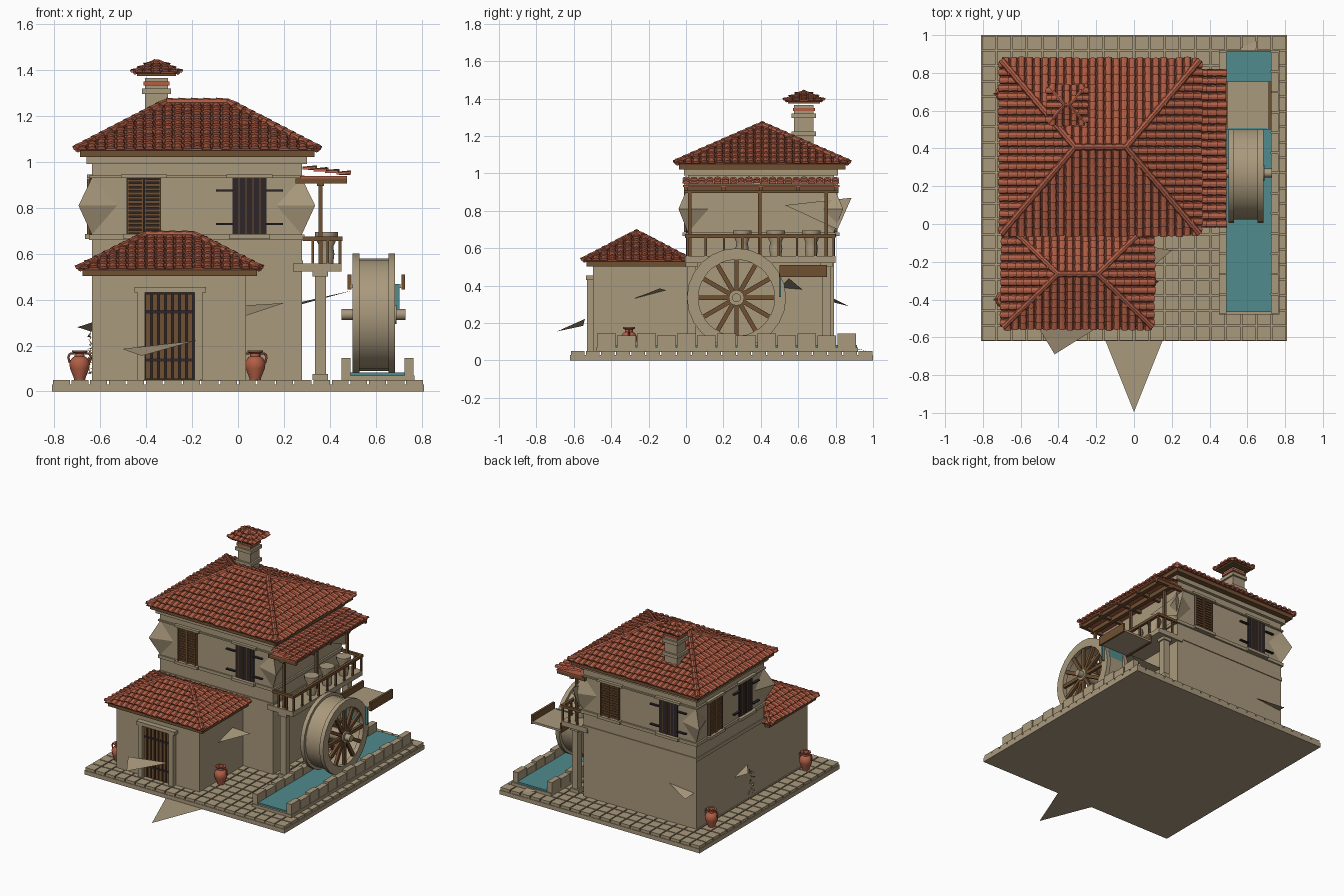
import bpy, bmesh, math, random
from mathutils import Matrix, Vector

if "Cube" in bpy.data.objects:
    bpy.data.objects.remove(bpy.data.objects["Cube"])
random.seed(4)

def material(name, r, g, b):
    m = bpy.data.materials.new(name)
    m.diffuse_color = (r, g, b, 1)
    m.use_nodes = True
    m.node_tree.nodes["Principled BSDF"].inputs["Base Color"].default_value = m.diffuse_color
    return m

STONE = material("tan stone", .40, .32, .203)
CLAY = material("terracotta", .44, .112, .06)
WOOD = material("brown wood", .165, .08, .032)
DARK = material("dark iron", .026, .019, .022)
WATER = material("teal water", .08, .26, .27)
T, ID = Matrix.Translation, Matrix()

def finish(name, bm, mat, smooth=False, normals=False):
    if normals:
        bmesh.ops.recalc_face_normals(bm, faces=bm.faces)
    me = bpy.data.meshes.new(name)
    bm.to_mesh(me)
    bm.free()
    me.materials.append(mat)
    ob = bpy.data.objects.new(name, me)
    bpy.context.collection.objects.link(ob)
    if smooth:
        bpy.ops.object.select_all(action='DESELECT')
        ob.select_set(True)
        bpy.context.view_layer.objects.active = ob
        bpy.ops.object.shade_smooth_by_angle(angle=math.radians(40))
    return ob

def boxes(name, mat, items, M=ID):
    """items: (x0, x1, y0, y1, z0, z1)"""
    bm = bmesh.new()
    for a, b, c, d, e, f in items:
        bmesh.ops.create_cube(bm, size=1, matrix=M @ T(((a+b)/2, (c+d)/2, (e+f)/2))
                              @ Matrix.Diagonal((b-a, d-c, f-e, 1)))
    return finish(name, bm, mat)

def rods(name, mat, items, n=8, smooth=False):
    """items: (start, end, radius1, radius2)"""
    bm = bmesh.new()
    for p, q, r1, r2 in items:
        p, q = Vector(p), Vector(q)
        bmesh.ops.create_cone(bm, cap_ends=True, segments=n, radius1=r1, radius2=r2, depth=(q-p).length,
                              matrix=T((p+q)/2) @ (q-p).to_track_quat('Z', 'Y').to_matrix().to_4x4())
    return finish(name, bm, mat, smooth)

def lathe(name, mat, prof, M, n=24, closed=False):
    bm = bmesh.new()
    rings = [[bm.verts.new(M @ Vector((r*math.cos(a), r*math.sin(a), z)))
              for a in (2*math.pi*i/n for i in range(n))] for r, z in prof]
    for i in range(len(rings) if closed else len(rings)-1):
        A, B = rings[i], rings[(i+1) % len(rings)]
        for k in range(n):
            bm.faces.new((A[k], A[(k+1) % n], B[(k+1) % n], B[k]))
    return finish(name, bm, mat, True, True)

def tile_face(name, M, he, hr, S, tw, tl):
    """Barrel tiles on a trapezoid: half eave he, half ridge hr, slope length S."""
    bm = bmesh.new()
    cols, rows = round(2*he/tw), round(S/tl)
    tw, tl = 2*he/cols, S/rows
    for i in range(cols):
        for j in range(rows):
            u, v = -he+(i+.5)*tw, j*tl
            if abs(u)-tw > he+(hr-he)*v/S:
                continue
            lift, slip = random.uniform(.007, .012), random.uniform(-.006, .002)
            a, b = [], []
            for k in range(5):
                c, s = math.cos(k*math.pi/4)*tw*.5, math.sin(k*math.pi/4)*tw*.36
                a.append(bm.verts.new((u+c, v-.006+slip, lift+s)))
                b.append(bm.verts.new((u+c*.85, v+tl, s*.85)))
            for k in range(4):
                bm.faces.new((a[k+1], a[k], b[k], b[k+1]))
            bm.faces.new(a)
    for s in (1, -1):
        bmesh.ops.bisect_plane(bm, geom=bm.verts[:]+bm.edges[:]+bm.faces[:], plane_co=(s*he, 0, 0),
                               plane_no=(s*S, he-hr, 0), clear_outer=True)
    bm.transform(M)
    return finish(name, bm, CLAY)

def slope_matrix(origin, u, v):
    u, v = Vector(u).normalized(), Vector(v).normalized()
    return T(origin) @ Matrix((u, v, u.cross(v))).transposed().to_4x4()

def hip_roof(name, x0, x1, y0, y1, z0, z1, hr, tw, tl, cap):
    cx, cy, hx, hy = (x0+x1)/2, (y0+y1)/2, (x1-x0)/2, (y1-y0)/2
    bm = bmesh.new()
    c = [bm.verts.new((cx+a*hx, cy+b*hy, z0)) for a, b in ((-1, -1), (1, -1), (1, 1), (-1, 1))]
    l, r = bm.verts.new((cx-hr, cy, z1)), bm.verts.new((cx+hr, cy, z1))
    for f in ((c[0], c[1], r, l), (c[1], c[2], r), (c[2], c[3], l, r), (c[3], c[0], l), c[::-1]):
        bm.faces.new(f)
    finish(name+"_deck", bm, CLAY)
    h = z1-z0
    for k in range(4):
        he, rr, run, dist = (hx, hr, hy, hy) if k % 2 == 0 else (hy, 0, hx-hr, hx)
        M = T((cx, cy, 0)) @ Matrix.Rotation(k*math.pi/2, 4, 'Z') @ slope_matrix((0, -dist, z0), (1, 0, 0), (0, run, h))
        tile_face(f"{name}_tiles_{k}", M, he, rr, math.hypot(run, h), tw, tl)
    # hip and ridge cap tiles
    segs, up = [], Vector((0, 0, cap*.5))
    lines = [((cx+a*hx, cy+b*hy, z0), (cx+a*hr, cy, z1)) for a in (-1, 1) for b in (-1, 1)]
    for p, q in lines+[((cx-hr, cy, z1), (cx+hr, cy, z1))]:
        p, q = Vector(p)+up, Vector(q)+up
        n = max(1, round((q-p).length/tl/1.1))
        segs += [(p.lerp(q, i/n), p.lerp(q, (i+1.1)/n), cap, cap*.75) for i in range(n)]
    rods(name+"_ridge_caps", CLAY, segs)
    # wooden eave board
    g = min(.012, hx*.1)
    boxes(name+"_eave_board", WOOD, [(x0+g, x1-g, y0+g, y1-g, z0-.028*min(1, hx*4), z0+.002)])

# paved base
boxes("base_plate", STONE, [(-.81, .81, -.62, 1, 0, .03)])
st = 1.62/20
boxes("paving_slabs", STONE, [(-.81+i*st+.004, -.81+(i+1)*st-.004, -.62+j*st+.004, -.62+(j+1)*st-.004, .03, .05)
                              for i in range(20) for j in range(20)])

# house walls, bands and cornice
boxes("main_walls", STONE, [(-.637, .278, .01, .79, .045, 1.04)])
boxes("wall_bands", STONE, [(-.65, .29, 0, .803, .66, .683), (-.643, .284, .004, .796, .545, .57),
                            (-.65, .29, 0, .803, .93, .94), (-.66, .30, -.012, .812, .99, 1.025)])
boxes("annex_walls", STONE, [(-.637, .035, -.497, .02, .045, .53)])

# bulging upper corners
bm = bmesh.new()
for sx, cx in ((-1, -.637), (1, .278)):
    for sy, cy in ((-1, .01), (1, .79)):
        t, m, b, fx, fy = [bm.verts.new(p) for p in (
            (cx, cy, .93), (cx+sx*.058, cy+sy*.05, .81), (cx, cy, .683),
            (cx-sx*.11, cy+sy*.004, .81), (cx+sx*.004, cy-sy*.11, .81))]
        for f in ((t, m, fx), (m, b, fx), (t, fy, m), (m, fy, b)):
            bm.faces.new(f if sx*sy > 0 else f[::-1])
finish("corner_bulges", bm, STONE)

# roofs and chimney
hip_roof("main_roof", -.70, .345, -.05, .865, 1.05, 1.25, .135, .042, .052, .02)
hip_roof("annex_roof", -.69, .095, -.545, .015, .53, .675, .105, .042, .048, .018)
boxes("chimney", STONE, [(-.405, -.305, .578, .682, 1.0, 1.365), (-.418, -.292, .565, .695, 1.2, 1.225),
                         (-.418, -.292, .565, .695, 1.295, 1.32)])
boxes("chimney_brick_band", CLAY, [(-.412, -.298, .571, .689, 1.333, 1.35)])
hip_roof("chimney_cap", -.45, -.26, .535, .725, 1.385, 1.43, .012, .035, .035, .012)

# windows: one shuttered and one open on three sides
def window_pair(tag, x, y, ang, off):
    for s, kind in ((-1, "shuttered"), (1, "open")):
        M = T((x, y, 0)) @ Matrix.Rotation(ang, 4, 'Z') @ T((s*off, 0, 0))
        n = f"{tag}_{kind}_window"
        boxes(n+"_surround", STONE, [(-.10, .10, -.022, .01, .93, .946), (-.09, .09, -.03, .01, .665, .685)], M)
        boxes(n+"_opening", DARK, [(-.075, .075, -.006, .01, .685, .93)], M)
        if s < 0:
            leaf = []
            for c in (-.0375, .0375):
                leaf += [(c-.036, c-.028, -.02, 0, .687, .928), (c+.028, c+.036, -.02, 0, .687, .928)]
                leaf += [(c-.028, c+.028, -.016, 0, .69+i*.0185, .702+i*.0185) for i in range(13)]
            boxes(n+"_shutters", WOOD, leaf, M)
        else:
            boxes(n+"_straps", DARK, [(a, a+.07, -.018, 0, z, z+.008)
                                      for a in (-.145, .075) for z in (.725, .872)], M)
            boxes(n+"_bars", WOOD, [(a-.002, a+.002, -.009, 0, .685, .93) for a in (-.045, -.015, .015, .045)], M)

window_pair("front", -.18, .01, 0, .23)
window_pair("left", -.637, .405, -math.pi/2, .18)
window_pair("back", -.18, .79, math.pi, .235)

# annex door
boxes("door_frame", STONE, [(-.437, -.405, -.53, -.49, .05, .43), (-.19, -.155, -.53, -.49, .05, .43),
                            (-.45, -.14, -.535, -.49, .43, .455)])
boxes("door_backing", DARK, [(-.405, -.19, -.502, -.49, .05, .43)])
boxes("door_planks", WOOD, [(-.403+i*.0305, -.381+i*.0305, -.512, -.495, .055, .425) for i in range(7)])
boxes("door_straps", DARK, [(-.40, -.195, -.516, -.51, z, z+.014) for z in (.13, .34)])

# balcony with canopy
boxes("balcony_slab", STONE, [(.24, .45, -.005, .80, .522, .558)])
boxes("balcony_pillars", STONE, [b for y in (.03, .75) for b in (
    (.335, .383, y-.024, y+.024, .05, .522), (.325, .393, y-.032, y+.032, .05, .075),
    (.325, .393, y-.032, y+.032, .5, .522))])
boxes("canopy_posts", WOOD, [(.351, .369, y-.009, y+.009, .558, .91) for y in (.02, .395, .75)])
boxes("balcony_railing", WOOD,
      [(.435, .455, -.005, .80, .655, .675)] +
      [(.28, .455, y, y+.018, .655, .675) for y in (-.005, .782)] +
      [(.439, .451, .002+i*.0975, .014+i*.0975, .558, .655) for i in range(9)] +
      [(x, x+.012, y, y+.012, .558, .655) for x in (.32, .385) for y in (0, .785)])
boxes("canopy_beams", WOOD, [(.345, .375, -.01, .815, .895, .925), (.43, .46, -.01, .815, .905, .93)] +
      [(.25, .475, y-.01, y+.01, .905, .928) for y in (0, .2, .4, .6, .805)])
tile_face("canopy_tiles", slope_matrix((.478, .4, .937), (0, 1, 0), (-.2, 0, .03)), .42, .42, .2, .042, .05)
boxes("canopy_deck", CLAY, [(.27, .475, -.015, .82, .928, .938)])
for i, y in enumerate((.3, .48, .67)):
    lathe(f"balcony_tub_{i}", STONE, [(.001, .558), (.03, .558), (.035, .6), (.03, .63), (.05, .675), (.05, .695),
                                      (.001, .695)], T((.385, y, 0)), 12)

# mill channel
boxes("channel_bed", STONE, [(.45, .77, -.48, .92, .045, .07)])
boxes("channel_curb", STONE, [(x, x+.04, -.475+i*.107, -.375+i*.107, .05, .145-.012*(i % 2))
                              for x in (.45, .725) for i in range(13)])
boxes("channel_water", WATER, [(.49, .725, -.465, .915, .06, .082)])
boxes("flume_floor", STONE, [(.49, .715, .5, .755, .45, .465)])
boxes("flume_sides", WOOD, [(.478, .494, .5, .755, .445, .51), (.712, .728, .5, .755, .445, .51)])
boxes("falling_water", WATER, [(.50, .703, .497, .508, .34, .468)])

# water wheel turning about x
W = T((0, .27, .335)) @ Matrix.Rotation(math.pi/2, 4, 'Y')
for tag, x in (("inner", .5), ("outer", .655)):
    lathe(f"wheel_{tag}_rim", STONE, [(.205, x), (.265, x), (.265, x+.03), (.205, x+.03)], W, 24, True)
lathe("wheel_drum", STONE, [(.235, .525), (.245, .525), (.245, .66), (.235, .66)], W, 24, True)
bm = bmesh.new()
for k in range(12):
    for x in (.515, .67):
        bmesh.ops.create_cube(bm, size=1, matrix=W @ Matrix.Rotation(k*math.pi/6, 4, 'Z')
                              @ T((.125, 0, x)) @ Matrix.Diagonal((.19, .024, .02, 1)))
finish("wheel_spokes", bm, WOOD)
rods("wheel_axle", STONE, [((.45, .27, .335), (.73, .27, .335), .024, .024),
                           ((.5, .27, .335), (.69, .27, .335), .042, .042)], 12, True)

# clay jars with two handles
for i, (x, y) in enumerate(((-.69, -.40), (.075, -.305), (-.69, .69))):
    lathe(f"jar_{i}", CLAY, [(.001, .05), (.024, .05), (.026, .06), (.042, .1), (.045, .125), (.034, .145), (.022, .153),
                             (.022, .165), (.034, .172), (.034, .178), (.02, .178), (.018, .16)], T((x, y, 0)), 14)
    pts = [(.024, .165), (.042, .165), (.05, .15), (.043, .125)]
    rods(f"jar_handles_{i}", CLAY, [((x+s*a, y, b), (x+s*c, y, d), .005, .005)
                                    for s in (-1, 1) for (a, b), (c, d) in zip(pts, pts[1:])], 6)

# small creeper on the left wall and loose stone shards
bm = bmesh.new()
for i in range(24):
    p = Vector((-.645, .16+random.uniform(-.03, .03), .08+i*.0075))
    bm.faces.new([bm.verts.new(p+Vector([random.uniform(-.014, .014) for _ in range(3)])) for _ in range(3)])
finish("creeper", bm, STONE)
shards = [((-.15, -.62, .004), (.15, -.62, .004), (0, -.995, .004)),
          ((-.505, -.55, .185), (-.42, -.69, .155), (-.18, -.54, .222)),
          ((.035, -.28, .33), (.2, -.14, .385), (.035, -.11, .375)),
          ((.278, .5, .39), (.5, .55, .44), (.278, .62, .38)),
          ((-.42, .79, .33), (-.6, .87, .29), (-.62, .79, .31)),
          ((-.637, .35, .26), (-.7, .28, .28), (-.637, .2, .3)),
          ((.3, .53, .83), (.3, .81, .7), (.3, .885, .87)),
          ((.56, .93, .06), (.64, .82, .08), (.65, .97, .05))]
bm = bmesh.new()
for tri in shards:
    bm.faces.new([bm.verts.new(p) for p in tri])
finish("loose_shards", bm, STONE)
